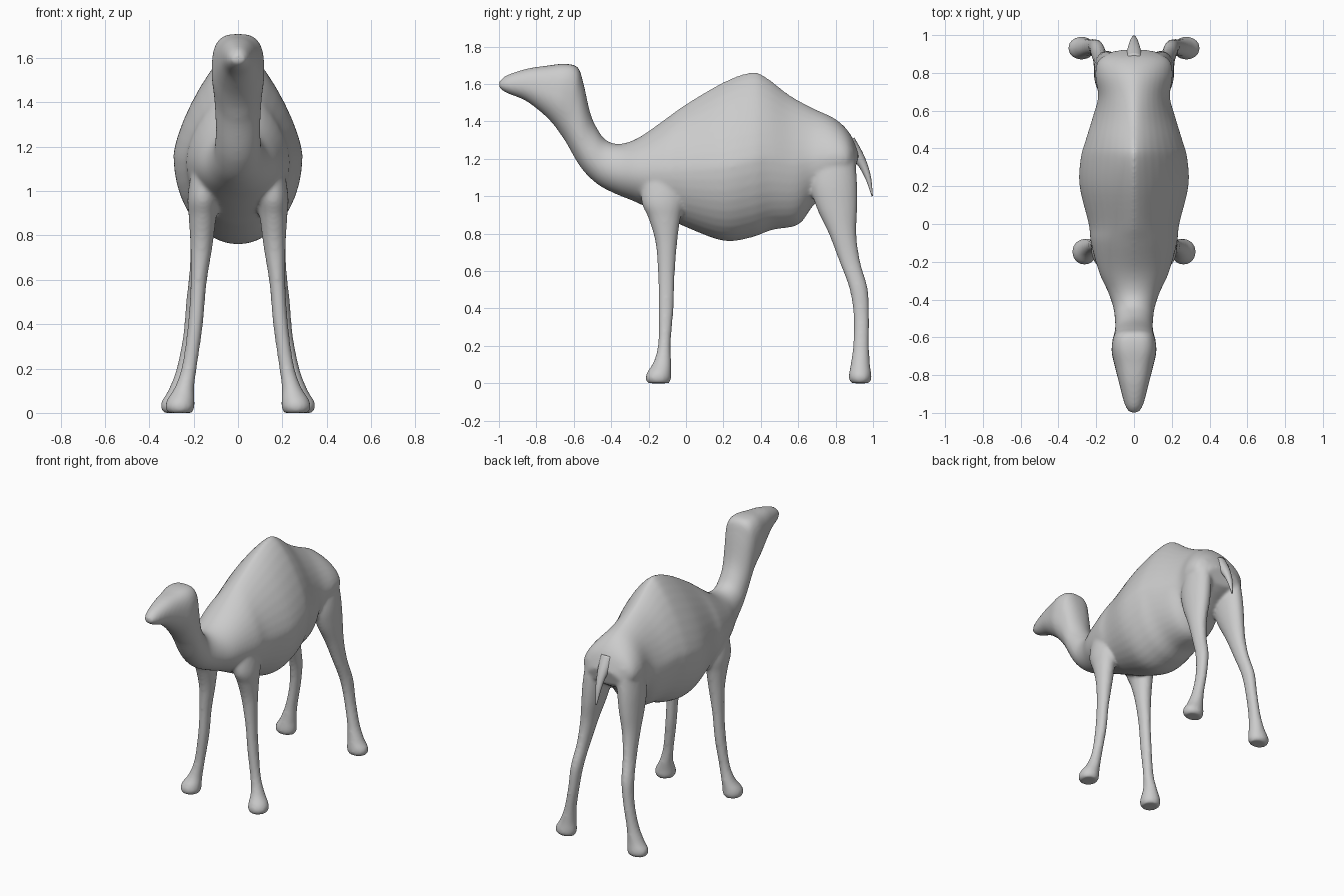
import bpy, bmesh
from math import cos, sin, pi, copysign

SEG = 40


def spline(rows, steps=5):
    """Catmull-Rom interpolation through rows of numbers."""
    pts = [rows[0]] + list(rows) + [rows[-1]]
    out = []
    for i in range(1, len(pts) - 2):
        a, b, c, d = pts[i - 1:i + 3]
        for s in range(steps):
            t = s / steps
            out.append([0.5 * (2 * q + (r - p) * t + (2 * p - 5 * q + 4 * r - u) * t * t
                               + (3 * q - p - 3 * r + u) * t ** 3)
                        for p, q, r, u in zip(a, b, c, d)])
    out.append(list(rows[-1]))
    return out


def loft(bm, rings):
    """Skin closed rings of points into a capped tube."""
    loops = [[bm.verts.new(p) for p in ring] for ring in rings]
    for a, b in zip(loops, loops[1:]):
        for i in range(len(a)):
            j = (i + 1) % len(a)
            bm.faces.new((a[i], a[j], b[j], b[i]))
    bm.faces.new(loops[0])
    bm.faces.new(loops[-1])


def body_ring(ty, tz, by, bz, w, p):
    """Egg section from spine point to belly point; p squares or pinches the top."""
    ring = []
    for k in range(SEG):
        a = 2 * pi * k / SEG
        c, s = cos(a), sin(a)
        e = 2 / p if s > 0 else 1
        x = w * copysign(abs(c) ** e, c)
        h = copysign(abs(s) ** e, s)
        f = 0.46 + h * (0.54 if h > 0 else 0.46)
        ring.append((x, by + (ty - by) * f, bz + (tz - bz) * f))
    return ring


def leg_ring(side, z, x, y, rx, ry):
    return [(side * (x + rx * cos(2 * pi * k / 24)), y + ry * sin(2 * pi * k / 24), z)
            for k in range(24)]


def finish(bm, name):
    bmesh.ops.recalc_face_normals(bm, faces=bm.faces)
    for f in bm.faces:
        f.smooth = True
    me = bpy.data.meshes.new(name)
    bm.to_mesh(me)
    bm.free()
    ob = bpy.data.objects.new(name, me)
    bpy.context.collection.objects.link(ob)
    return ob


# Head, neck and trunk: spine y, z, underside y, z, half width, top exponent
trunk = [
    (-1.0, 1.61, -0.998, 1.575, 0.025, 2), (-0.96, 1.646, -0.95, 1.548, 0.05, 2),
    (-0.85, 1.682, -0.86, 1.512, 0.076, 2.3), (-0.75, 1.697, -0.77, 1.445, 0.1, 2.6),
    (-0.65, 1.708, -0.71, 1.385, 0.118, 3), (-0.58, 1.69, -0.67, 1.33, 0.115, 3),
    (-0.55, 1.61, -0.64, 1.285, 0.108, 2.5), (-0.51, 1.44, -0.58, 1.18, 0.1, 2),
    (-0.465, 1.345, -0.53, 1.115, 0.102, 2), (-0.42, 1.295, -0.46, 1.055, 0.11, 2),
    (-0.35, 1.28, -0.37, 1.01, 0.137, 2), (-0.25, 1.315, -0.26, 0.965, 0.185, 1.9),
    (-0.1, 1.42, -0.1, 0.885, 0.228, 1.7), (0.0, 1.492, 0.0, 0.835, 0.24, 1.55),
    (0.2, 1.61, 0.2, 0.762, 0.288, 1.42), (0.35, 1.663, 0.35, 0.78, 0.282, 1.35),
    (0.43, 1.635, 0.46, 0.82, 0.255, 1.4), (0.55, 1.543, 0.6, 0.848, 0.215, 1.5),
    (0.67, 1.475, 0.68, 0.95, 0.19, 1.6), (0.8, 1.412, 0.77, 1.03, 0.205, 1.7),
    (0.88, 1.33, 0.85, 1.08, 0.19, 1.9), (0.925, 1.22, 0.895, 1.11, 0.12, 2),
]
# Legs: z, centre x, centre y, radius x, radius y
front_leg = [
    (1.15, 0.13, -0.12, 0.07, 0.11), (0.98, 0.155, -0.125, 0.072, 0.115),
    (0.88, 0.16, -0.115, 0.062, 0.085), (0.75, 0.165, -0.105, 0.05, 0.058),
    (0.58, 0.178, -0.105, 0.036, 0.045), (0.4, 0.192, -0.107, 0.034, 0.041),
    (0.22, 0.217, -0.115, 0.034, 0.034), (0.12, 0.24, -0.125, 0.043, 0.046),
    (0.06, 0.258, -0.143, 0.062, 0.064), (0.025, 0.262, -0.148, 0.066, 0.069),
    (0.0, 0.262, -0.147, 0.055, 0.058),
]
hind_leg = [
    (1.25, 0.115, 0.8, 0.07, 0.1), (1.08, 0.133, 0.79, 0.075, 0.125),
    (0.95, 0.145, 0.805, 0.068, 0.112), (0.8, 0.162, 0.837, 0.052, 0.074),
    (0.65, 0.178, 0.876, 0.04, 0.056), (0.5, 0.196, 0.924, 0.038, 0.049),
    (0.35, 0.213, 0.938, 0.034, 0.042), (0.2, 0.24, 0.936, 0.037, 0.043),
    (0.1, 0.262, 0.932, 0.053, 0.052), (0.05, 0.276, 0.931, 0.07, 0.06),
    (0.02, 0.278, 0.931, 0.07, 0.06), (0.0, 0.276, 0.931, 0.058, 0.048),
]
bm = bmesh.new()
loft(bm, [body_ring(*r) for r in spline(trunk)])
for side in (-1, 1):
    for leg in (front_leg, hind_leg):
        loft(bm, [leg_ring(side, *r) for r in spline(leg)])
body = finish(bm, "body_and_legs")

# Fuse the shells into one skin and soften the joints
fuse = body.modifiers.new("fuse", 'REMESH')
fuse.mode = 'VOXEL'
fuse.voxel_size = 0.01
fuse.use_smooth_shade = True
soft = body.modifiers.new("soften", 'SMOOTH')
soft.factor = 0.5
soft.iterations = 10

# Tail: y, z, half width, half thickness
tail = [(0.86, 1.29, 0.05, 0.04), (0.915, 1.22, 0.038, 0.028), (0.95, 1.16, 0.027, 0.02),
        (0.977, 1.09, 0.018, 0.013), (0.996, 1.0, 0.004, 0.003)]
bm = bmesh.new()
loft(bm, [[(w * cos(2 * pi * k / 16), y + t * sin(2 * pi * k / 16),
            z + 0.6 * t * sin(2 * pi * k / 16)) for k in range(16)]
          for y, z, w, t in spline(tail)])
finish(bm, "tail")
